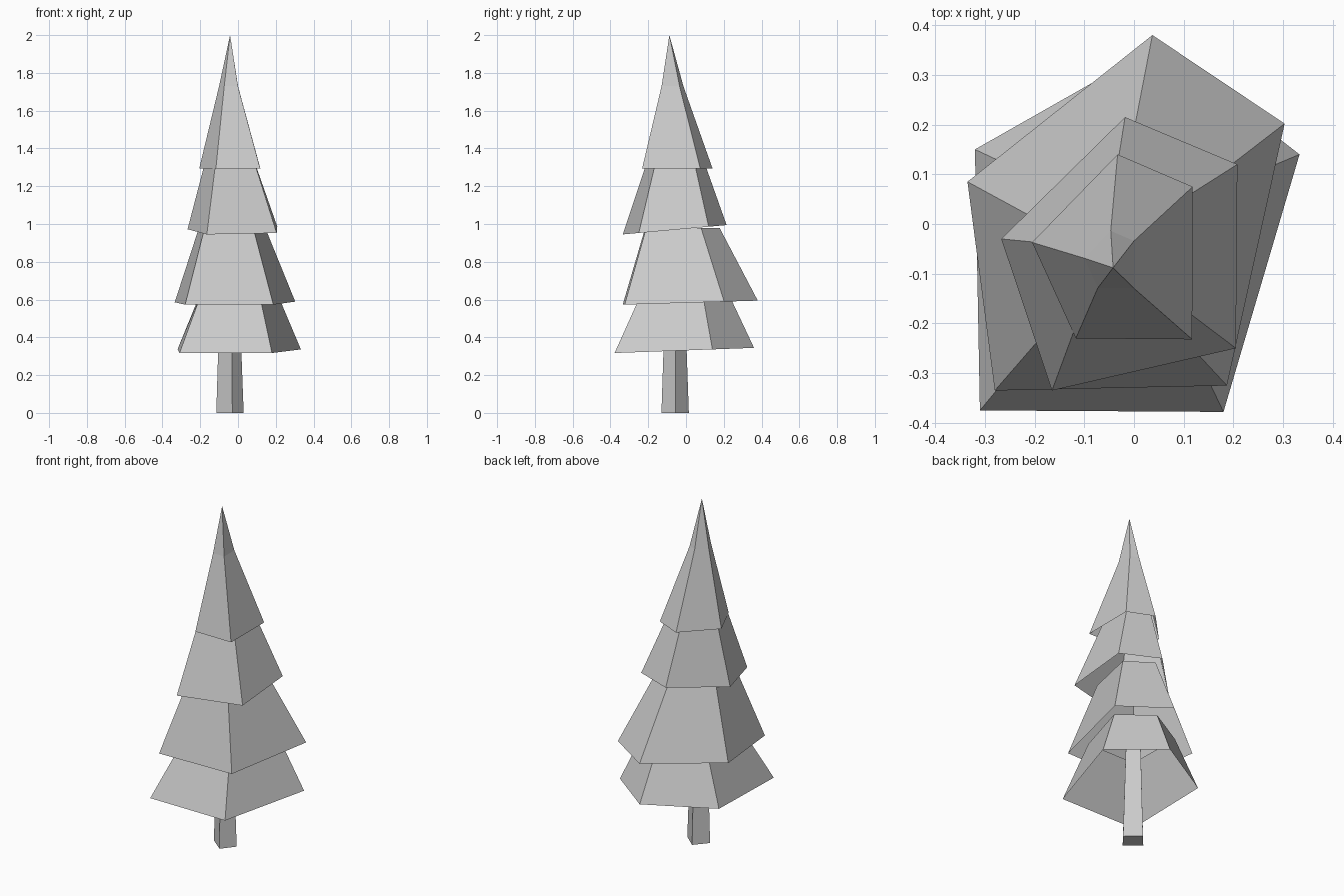
import bpy
import bmesh

cube = bpy.data.objects.get("Cube")
if cube:
    bpy.data.objects.remove(cube, do_unlink=True)

# One plain material for the whole tree
GREY = (0.6, 0.6, 0.6, 1)
grey = bpy.data.materials.new("plain grey")
grey.use_nodes = True
grey.diffuse_color = GREY
grey.node_tree.nodes["Principled BSDF"].inputs["Base Color"].default_value = GREY


def shrink(points, factor, centre, z):
    """Copy a ring of points, scaled towards a centre, at a new height."""
    cx, cy = centre
    return [(cx + (p[0] - cx) * factor, cy + (p[1] - cy) * factor, z) for p in points]


def tilted(points, z, slope):
    """Lift a flat outline to a height that rises towards the back."""
    return [(x, y, z + slope * y) for x, y in points]


def loft(name, rings, tip=None, close=False):
    """Skin a stack of rings with flat faces, ending in an optional tip."""
    bm = bmesh.new()
    loops = [[bm.verts.new(p) for p in ring] for ring in rings]
    count = len(loops[0])
    for low, high in zip(loops, loops[1:]):
        for i in range(count):
            j = (i + 1) % count
            bm.faces.new((low[i], low[j], high[j], high[i]))
    if tip:
        top = bm.verts.new(tip)
        for i in range(count):
            bm.faces.new((loops[-1][i], loops[-1][(i + 1) % count], top))
    if close:
        bm.faces.new(loops[0][::-1])
    mesh = bpy.data.meshes.new(name)
    bm.to_mesh(mesh)
    bm.free()
    mesh.materials.append(grey)
    obj = bpy.data.objects.new(name, mesh)
    bpy.context.collection.objects.link(obj)


# Trunk: a slightly tapered four-sided post
foot = [(-0.03, -0.13), (0.03, -0.055), (-0.05, 0.015), (-0.115, -0.06)]
loft("trunk", [tilted(foot, 0, 0), shrink(foot, 0.72, (-0.05, -0.06), 0.6)], close=True)

# Branch tiers: open five-sided skirts, each tucked under the next
outline = [(-0.31, -0.375), (0.18, -0.378), (0.333, 0.14), (0.05, 0.36), (-0.32, 0.15)]
rim = tilted(outline, 0.331, 0.037)
loft("bottom_branches", [rim, shrink(rim, 0.64, (0, 0), 0.62)])

outline = [(-0.28, -0.335), (0.187, -0.325), (0.303, 0.202), (0.037, 0.38), (-0.335, 0.085)]
rim = tilted(outline, 0.583, 0.03)
loft("lower_branches", [rim, shrink(rim, 0.55, (-0.05, -0.07), 0.98)])

outline = [(-0.165, -0.335), (0.205, -0.25), (0.208, 0.12), (-0.018, 0.215), (-0.267, -0.03)]
rim = tilted(outline, 0.975, 0.09)
loft("upper_branches", [rim, shrink(rim, 0.55, (-0.06, -0.05), 1.33)])

# Treetop: a skirt that steepens into a sharp tip
outline = [(-0.117, -0.23), (0.117, -0.232), (0.118, 0.075), (-0.033, 0.14), (-0.205, -0.037)]
rim = tilted(outline, 1.295, 0)
loft("treetop", [rim, shrink(rim, 0.31, (-0.053, -0.083), 1.73)], tip=(-0.042, -0.088, 2))
